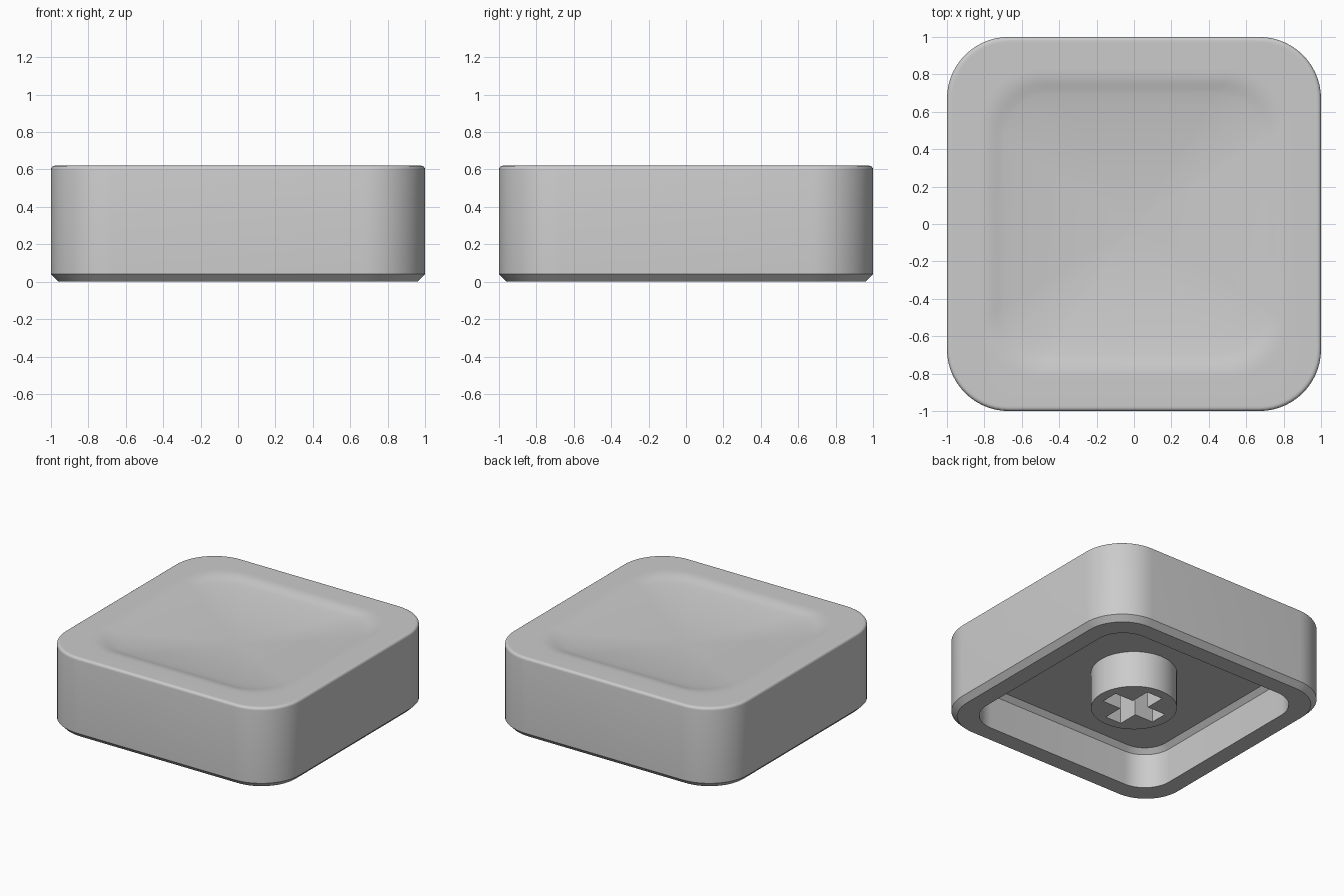
import bpy, bmesh, math

if "Cube" in bpy.data.objects:
    bpy.data.objects.remove(bpy.data.objects["Cube"], do_unlink=True)

grey = bpy.data.materials.new("light_grey_plastic")
grey.use_nodes = True
colour = (0.6, 0.6, 0.6, 1)
grey.diffuse_color = colour
grey.node_tree.nodes["Principled BSDF"].inputs["Base Color"].default_value = colour

CORNER_STEPS = 14
TOP = 0.62
CEILING = 0.30


def rounded_square(half, radius):
    """Outline of a square with round corners, anticlockwise."""
    points = []
    for corner in range(4):
        middle = math.radians(45 + 90 * corner)
        cx = math.copysign(half - radius, math.cos(middle))
        cy = math.copysign(half - radius, math.sin(middle))
        for i in range(CORNER_STEPS + 1):
            a = math.radians(90 * (corner + i / CORNER_STEPS))
            points.append((cx + radius * math.cos(a), cy + radius * math.sin(a)))
    return points


def loft(name, sections):
    """Skin a list of (outline, height) sections and close both ends."""
    bm = bmesh.new()
    rings = [[bm.verts.new((x, y, z)) for x, y in outline] for outline, z in sections]
    for low, high in zip(rings, rings[1:]):
        for i in range(len(low)):
            j = (i + 1) % len(low)
            bm.faces.new((low[i], low[j], high[j], high[i]))
    bm.faces.new(rings[0][::-1])
    bm.faces.new(rings[-1])
    bmesh.ops.recalc_face_normals(bm, faces=bm.faces)
    mesh = bpy.data.meshes.new(name)
    bm.to_mesh(mesh)
    bm.free()
    mesh.materials.append(grey)
    obj = bpy.data.objects.new(name, mesh)
    bpy.context.collection.objects.link(obj)
    return obj


def activate(obj):
    bpy.ops.object.select_all(action="DESELECT")
    obj.select_set(True)
    bpy.context.view_layer.objects.active = obj


def smooth(obj):
    activate(obj)
    bpy.ops.object.shade_smooth_by_angle(angle=math.radians(30))


# Hollow shell: ceiling, inner wall, rim, bottom chamfer, outer wall
shell = [
    (0.795, 0.185, CEILING),
    (0.83, 0.22, CEILING - 0.035),
    (0.83, 0.22, 0),
    (0.96, 0.29, 0),
    (1.0, 0.33, 0.04),
]

# Rounded top edge
fillet = 0.02
for i in range(5):
    a = math.radians(90 * i / 4)
    inset = fillet * (1 - math.cos(a))
    shell.append((1 - inset, 0.33 - inset, TOP - fillet * (1 - math.sin(a))))
shell.append((0.97, 0.30, TOP))

# Shallow dish sinking towards the middle
dish_half, dish_radius, dish_depth, blend = 0.83, 0.31, 0.08, 0.16
inner_steps = [blend * i / 6 for i in range(6)] + [blend + 0.08 * i for i in range(11)]
for u in inner_steps:
    s = 1 - u
    t = min(u / blend, 1)
    drop = dish_depth * (1 - s * s) * t * t * (3 - 2 * t)
    shell.append((dish_half * s, dish_radius * s, TOP - drop))

cap = loft("cap_shell", [(rounded_square(h, r), z) for h, r, z in shell])
smooth(cap)

# Round stem under the ceiling
circle = [(0.3 * math.cos(k * math.tau / 64), 0.3 * math.sin(k * math.tau / 64))
          for k in range(64)]
stem = loft("stem", [(circle, 0.02), (circle, CEILING + 0.01)])

# Cross-shaped socket cut into the stem
reach, width = 0.225, 0.068
cross = []
for quarter in range(4):
    c, s = round(math.cos(quarter * math.pi / 2)), round(math.sin(quarter * math.pi / 2))
    for x, y in ((reach, -width), (reach, width), (width, width)):
        cross.append((x * c - y * s, x * s + y * c))
cutter = loft("socket_cutter", [(cross, -0.1), (cross, CEILING - 0.02)])
cutter.hide_render = True
cut = stem.modifiers.new("socket", "BOOLEAN")
cut.operation = "DIFFERENCE"
cut.solver = "EXACT"
cut.object = cutter
activate(stem)
bpy.ops.object.modifier_apply(modifier=cut.name)
bpy.data.objects.remove(cutter, do_unlink=True)
smooth(stem)
